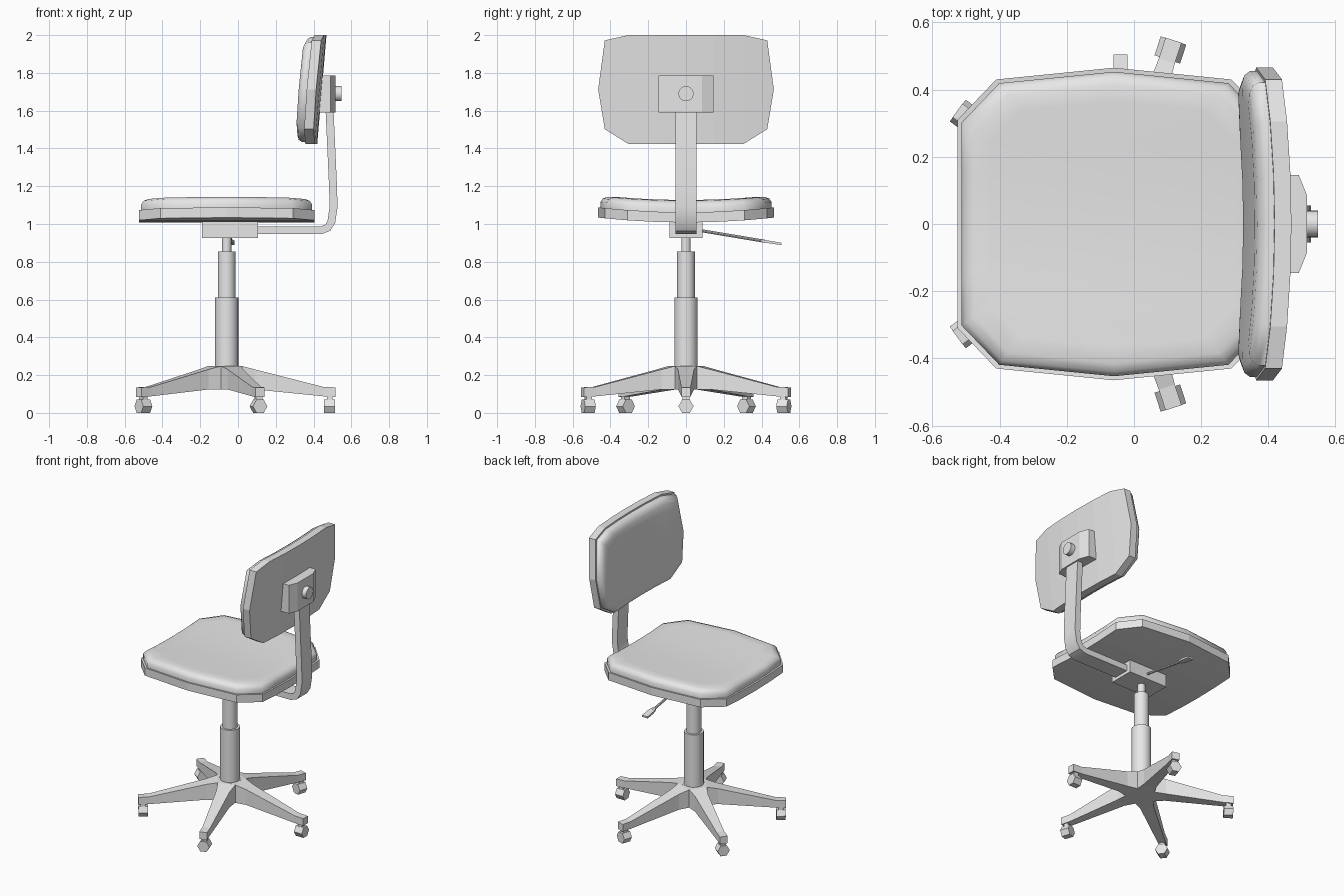
import bpy, bmesh
from math import sin, cos, tau, radians
from mathutils import Matrix, Vector

cube = bpy.data.objects.get("Cube")
if cube:
    bpy.data.objects.remove(cube, do_unlink=True)

grey = bpy.data.materials.new("plain grey")
grey.use_nodes = True
grey.diffuse_color = (0.8, 0.8, 0.8, 1)
grey.node_tree.nodes["Principled BSDF"].inputs["Base Color"].default_value = (0.8, 0.8, 0.8, 1)

AXIS_X = -0.06  # column, base and seat share this centre line


def finish(name, bm, smooth=None):
    bmesh.ops.recalc_face_normals(bm, faces=bm.faces)
    mesh = bpy.data.meshes.new(name)
    bm.to_mesh(mesh)
    bm.free()
    mesh.materials.append(grey)
    obj = bpy.data.objects.new(name, mesh)
    bpy.context.collection.objects.link(obj)
    if smooth:
        bpy.ops.object.select_all(action="DESELECT")
        obj.select_set(True)
        bpy.context.view_layer.objects.active = obj
        bpy.ops.object.shade_smooth_by_angle(angle=radians(smooth))
    return obj


def skin(bm, rings):
    """Join successive closed rings with quads."""
    n = len(rings[0])
    for a, b in zip(rings, rings[1:]):
        for i in range(n):
            j = (i + 1) % n
            bm.faces.new((a[i], a[j], b[j], b[i]))


def loft(name, sections, matrix=Matrix(), smooth=None):
    """Closed solid through a row of cross-sections."""
    bm = bmesh.new()
    rings = [[bm.verts.new(matrix @ Vector(p)) for p in s] for s in sections]
    skin(bm, rings)
    bm.faces.new(rings[0])
    bm.faces.new(rings[-1])
    return finish(name, bm, smooth)


def box(name, lo, hi):
    section = lambda z: [(lo[0], lo[1], z), (hi[0], lo[1], z), (hi[0], hi[1], z), (lo[0], hi[1], z)]
    return loft(name, [section(lo[2]), section(hi[2])])


def rod(name, start, end, radius, sides=20):
    start, end = Vector(start), Vector(end)
    turn = (end - start).to_track_quat("Z", "Y").to_matrix()
    circle = [turn @ Vector((radius * cos(tau * i / sides), radius * sin(tau * i / sides), 0))
              for i in range(sides)]
    return loft(name, [[p + c for c in circle] for p in (start, end)], smooth=40)


def cushion(name, stations, layers, place, keep):
    """Bent panel. stations: (y, low, high) for half the width; layers: (inset, height)."""
    full = [(-y, lo, hi) for y, lo, hi in reversed(stations[1:])] + stations
    tip_y, tip_a, _ = stations[-1]
    inner = full[1:-1]
    outline = ([(lo, y) for y, lo, hi in inner] + [(tip_a, tip_y)]
               + [(hi, y) for y, lo, hi in reversed(inner)] + [(tip_a, -tip_y)])
    half_a = max(s[2] for s in stations)
    bm = bmesh.new()
    rings = [[bm.verts.new(place(a * (1 - inset / half_a), y * (1 - inset / tip_y), w))
              for a, y in outline] for inset, w in layers]
    skin(bm, rings)
    # close both faces with strips running across the panel
    n = len(inner)
    for r in (rings[0], rings[-1]):
        low, high = r[:n], r[n + 1:2 * n + 1][::-1]
        for i in range(n - 1):
            bm.faces.new((low[i], low[i + 1], high[i + 1], high[i]))
        bm.faces.new((low[-1], r[n], high[-1]))
        bm.faces.new((low[0], high[0], r[-1]))
    return finish(name, bm, keep)


# Seat: shell below, rounded pad above, sides bent upward
seat_outline = [(0, -.465, .465), (.16, -.465, .465), (.31, -.465, .465),
                (.43, -.35, .35), (.465, 0, 0)]
seat_place = lambda a, y, w: (AXIS_X + a, y, w + 0.12 * y * y)
cushion("seat_shell", seat_outline, [(0, 1.008), (0, 1.062)], seat_place, None)
cushion("seat_pad", seat_outline,
        [(.012, 1.06), (.012, 1.092), (.025, 1.112), (.05, 1.123), (.1, 1.127)],
        seat_place, 60)

# Backrest: same build, tilted, sides bent toward the sitter
back_outline = [(0, -.288, .288), (.15, -.288, .288), (.305, -.288, .288),
                (.43, -.21, .26), (.465, 0, 0)]
back_place = lambda a, y, w: (0.444 + 0.085 * a - w - 0.14 * y * y, y, 1.712 + a)
cushion("back_shell", back_outline, [(0, 0), (0, .05)], back_place, None)
cushion("back_pad", back_outline,
        [(.01, .048), (.01, .07), (.022, .088), (.045, .098), (.085, .102)],
        back_place, 60)

# Backrest bracket with bevelled rear, and its tightening knob
bracket = [(.43, -.146), (.49, -.146), (.515, -.085), (.515, .085), (.49, .146), (.43, .146)]
loft("back_bracket", [[(x, y, z) for x, y in bracket] for z in (1.59, 1.785)])
rod("back_knob", (.5, 0, 1.69), (.547, 0, 1.69), .04)

# Bent flat bar joining the seat mount and the backrest
path = [Vector(p) for p in ((.05, 0, .967), (.44, 0, .967), (.475, 0, .98), (.494, 0, 1.01),
                            (.506, 0, 1.09), (.503, 0, 1.2), (.484, 0, 1.62))]
bar = []
for i, p in enumerate(path):
    along = (path[min(i + 1, len(path) - 1)] - path[max(i - 1, 0)]).normalized()
    side = Vector((-along.z, 0, along.x)) * 0.021
    wide = Vector((0, 0.055, 0))
    bar.append([p + side + wide, p + side - wide, p - side - wide, p - side + wide])
loft("back_support_bar", bar, smooth=35)

# Mount under the seat and the height lever
box("seat_mount", (-.19, -.087, .925), (.105, .087, 1.015))
rod("lever_rod", (-.04, .06, .968), (-.04, .42, .908), .008, 8)
lever_end = [(.4, .012, .007), (.44, .021, .007), (.505, .021, .006)]
loft("lever_paddle", [[(-.04 + sx * w, y, .908 - .16 * (y - .42) + sz * t)
                       for sx, sz in ((-1, -1), (1, -1), (1, 1), (-1, 1))]
                      for y, w, t in lever_end])

# Telescopic column
for name, low, high, radius in (("column_sleeve", .125, .61, .062),
                                ("column_tube", .6, .855, .047),
                                ("column_piston", .85, .93, .025)):
    rod(name, (AXIS_X, 0, low), (AXIS_X, 0, high), radius, 20)

# Five-legged base: each leg as (distance, half width, bottom, top)
leg = [(0, .058, .125, .25), (.08, .058, .125, .248), (.15, .043, .124, .23),
       (.51, .025, .088, .138), (.575, .025, .085, .135)]
hexagon = [(.04 * cos(tau * k / 6), .035 + .04 * sin(tau * k / 6)) for k in range(6)]
for i in range(5):
    m = Matrix.Translation((AXIS_X, 0, 0)) @ Matrix.Rotation(tau * i / 5, 4, "Z")
    loft(f"base_leg_{i + 1}", [[(r, -w, b), (r, w, b), (r, w, t), (r, -w, t)]
                               for r, w, b, t in leg], m)
    loft(f"caster_wheel_{i + 1}", [[(r, y, z) for y, z in hexagon] for r in (.515, .574)], m)
    loft(f"caster_stem_{i + 1}", [[(.53, -.018, z), (.56, -.018, z), (.56, .018, z), (.53, .018, z)]
                                  for z in (.06, .095)], m)
